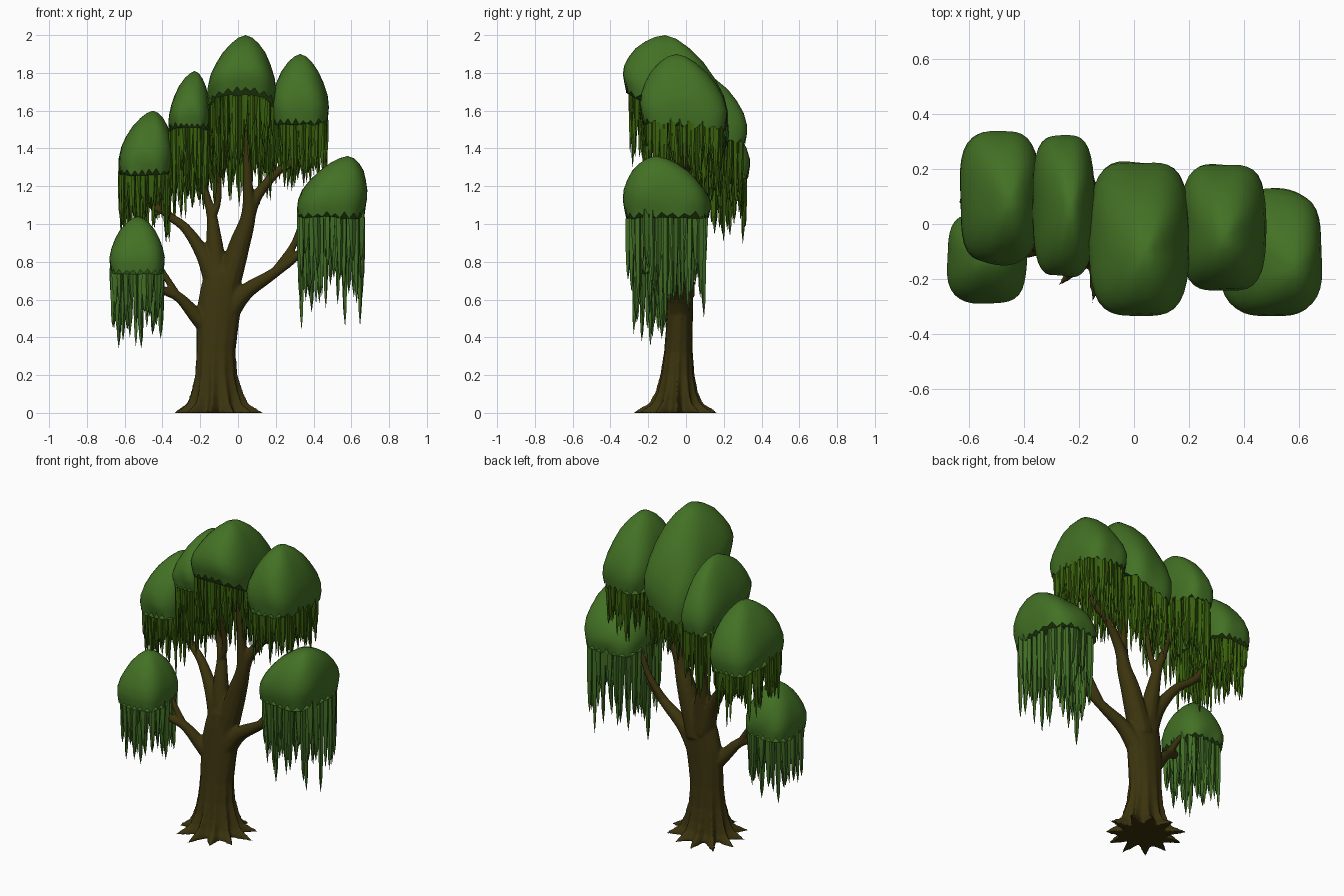
import bpy, bmesh, math, random
from mathutils import Vector

if "Cube" in bpy.data.objects:
    bpy.data.objects.remove(bpy.data.objects["Cube"])

random.seed(7)


def material(name, col):
    m = bpy.data.materials.new(name)
    m.diffuse_color = (*col, 1)
    m.use_nodes = True
    m.node_tree.nodes["Principled BSDF"].inputs["Base Color"].default_value = m.diffuse_color
    return m


LEAF = material("leaf green", (0.056, 0.165, 0.018))
STRAND_UP = material("olive strand green", (0.042, 0.118, 0.004))
STRAND_LOW = material("low strand green", (0.052, 0.152, 0.018))
BARK = material("dark bark", (0.044, 0.034, 0.0045))


def finish(bm, name, mat, angle=40):
    bmesh.ops.recalc_face_normals(bm, faces=bm.faces)
    me = bpy.data.meshes.new(name)
    bm.to_mesh(me)
    bm.free()
    ob = bpy.data.objects.new(name, me)
    bpy.context.collection.objects.link(ob)
    me.materials.append(mat)
    bpy.ops.object.select_all(action='DESELECT')
    bpy.context.view_layer.objects.active = ob
    ob.select_set(True)
    bpy.ops.object.shade_smooth_by_angle(angle=math.radians(angle))
    return ob


def loft(bm, rings, tip=None):
    """Bridge closed rings; close the start flat and the end flat or to a tip."""
    vs = [[bm.verts.new(p) for p in r] for r in rings]
    n = len(vs[0])
    for a, b in zip(vs, vs[1:]):
        for i in range(n):
            bm.faces.new((a[i], a[(i + 1) % n], b[(i + 1) % n], b[i]))
    bm.faces.new(vs[0][::-1])
    if tip is None:
        bm.faces.new(vs[-1])
    else:
        t = bm.verts.new(tip)
        for i in range(n):
            bm.faces.new((vs[-1][i], vs[-1][(i + 1) % n], t))


def squircle(a, e):
    c, s = math.cos(a), math.sin(a)
    k = (abs(c) ** e + abs(s) ** e) ** (-1 / e)
    return c * k, s * k


def strand(bm, x, y, top, length, r):
    a0 = random.uniform(0, 1.5)
    dx, dy = random.uniform(-.008, .008), random.uniform(-.008, .008)
    rings = []
    for t, k in ((0, .9), (.3, 1.0), (.6, .8), (.86, .5)):
        rings.append([(x + dx * t + r * k * math.cos(a0 + i * math.pi / 2),
                       y + dy * t + r * k * math.sin(a0 + i * math.pi / 2),
                       top - length * t) for i in range(4)])
    loft(bm, rings, (x + dx, y + dy, top - length))


def canopy(name, x0, x1, y0, y1, rim, top, ax, ay, tilt, tiltx, length, mat, r, dens):
    """Leafy dome with a ragged rim, and a curtain of hanging strands."""
    cx, cy, hx, hy = (x0 + x1) / 2, (y0 + y1) / 2, (x1 - x0) / 2, (y1 - y0) / 2
    n = 48
    bm = bmesh.new()
    rings = []
    for t, k in ((-.08, .95), (0.06, .99), (.2, 1), (.38, .94), (.56, .81),
                 (.73, .64), (.87, .42), (.96, .21)):
        ring = []
        e = 3.4 - 1.0 * max(t, 0)
        sh = max(t, 0) ** 1.5
        for i in range(n):
            u, v = squircle(2 * math.pi * i / n, e)
            wob = 1 + .018 * math.sin(5 * u + 7 * t + cx * 20) * math.cos(4 * v + cy * 9)
            z = rim + (top - rim) * t - (tilt * v - tiltx * u * max(v, 0)) * (1 - max(t, 0))
            if t < 0:
                z += random.uniform(.005, .02) * (1 if i % 2 else -1)
            ring.append((cx + hx * u * k * wob + (ax - cx) * sh,
                         cy + hy * v * k * wob + (ay - cy) * sh, z))
        rings.append(ring)
    loft(bm, rings, (ax, ay, top))
    finish(bm, name + "_canopy", LEAF)

    bm = bmesh.new()
    # outer rows, then filler rows under the dome
    for k, gap in ((.9, 2.0), (.7, 3.2), (.42, 5)):
        count = int((hx + hy) * 4 / (r * gap) * dens)
        for i in range(count):
            a = 2 * math.pi * (i + random.uniform(-.25, .25)) / count
            u, v = squircle(a, 3.2)
            k2 = k + random.uniform(-.05, .01)
            s = random.uniform(.38, .85)
            if random.random() < .16:
                s = random.uniform(.8, 1.05)
            strand(bm, cx + hx * u * k2, cy + hy * v * k2 * .97,
                   rim - (tilt * v - tiltx * u * max(v, 0)) * k + .01,
                   length * s, r * random.uniform(.8, 1.15))
    finish(bm, name + "_strands", mat, 60)


canopy("low_left", -.68, -.39, -.29, .04, .77, 1.04, -.53, -.12, 0, 0, .43, STRAND_LOW, .018, .8)
canopy("mid_left", -.635, -.345, -.145, .34, 1.29, 1.60, -.45, .08, .01, 0, .40, STRAND_UP, .014, 1)
canopy("upper_left", -.37, -.145, -.19, .325, 1.50, 1.81, -.23, .05, .05, 0, .46, STRAND_UP, .014, 1)
canopy("crown", -.165, .20, -.33, .23, 1.60, 2.0, .04, -.11, .14, .07, .44, STRAND_UP, .014, 1)
canopy("upper_right", .17, .48, -.24, .22, 1.55, 1.90, .33, -.05, .02, 0, .38, STRAND_UP, .014, 1)
canopy("low_right", .31, .675, -.33, .13, 1.07, 1.36, .58, -.16, 0, 0, .62, STRAND_LOW, .019, .8)

# trunk: star-shaped roots blending into a round column
wood = bmesh.new()
N = 88
rings = []
for z, cx, cy, rx, ry, star in ((0, -.115, -.05, .178, .17, .31), (.018, -.115, -.05, .165, .155, .26),
                                (.05, -.115, -.05, .14, .122, .17), (.11, -.115, -.048, .125, .102, .11),
                                (.2, -.118, -.045, .108, .086, .07), (.32, -.118, -.04, .102, .075, .03),
                                (.45, -.11, -.035, .11, .07, .02), (.56, -.1, -.03, .116, .067, .01),
                                (.66, -.09, -.025, .108, .063, 0), (.74, -.085, -.02, .092, .055, 0),
                                (.79, -.08, -.015, .06, .035, 0)):
    ring = []
    for i in range(N):
        a = 2 * math.pi * i / N
        w = abs(((a * 11 / (2 * math.pi)) % 1) * 2 - 1)
        k = 1 + star * (2 * w ** 1.6 - .8) * (1 + .25 * math.sin(3 * a + 1))
        ring.append((cx + rx * k * math.cos(a), cy + ry * k * math.sin(a), z))
    rings.append(ring)
loft(wood, rings)


def branch(*pts):
    """Smooth tapering limb through (x, y, z, radius) points."""
    P = [Vector(p) for p in pts]
    P = [2 * P[0] - P[1]] + P + [2 * P[-1] - P[-2]]
    path = []
    for i in range(1, len(P) - 2):
        a, b, c, d = P[i - 1:i + 3]
        for s in range(5):
            t = s / 5
            path.append(.5 * (2 * b + (c - a) * t + (2 * a - 5 * b + 4 * c - d) * t * t
                              + (3 * b - a - 3 * c + d) * t ** 3))
    path.append(P[-2])
    rings = []
    for i, p in enumerate(path):
        d = (path[min(i + 1, len(path) - 1)] - path[max(i - 1, 0)]).to_3d().normalized()
        s = Vector((0, 1, 0)).cross(d).normalized()
        f = d.cross(s)
        rings.append([p.to_3d() + p[3] * (s * math.cos(j * math.pi / 5) + f * math.sin(j * math.pi / 5))
                      for j in range(10)])
    loft(wood, rings)


# low left limb and twig
branch((-.12, -.03, .42, .06), (-.21, -.05, .50, .042), (-.31, -.08, .61, .028),
       (-.42, -.11, .67, .02), (-.52, -.13, .84, .014))
branch((-.31, -.08, .60, .024), (-.37, -.08, .70, .018), (-.45, -.07, .83, .014))
# mid left limb and twig
branch((-.11, -.02, .66, .065), (-.18, .0, .83, .042), (-.28, .04, .98, .027),
       (-.40, .08, 1.08, .021), (-.51, .11, 1.32, .016))
branch((-.36, .07, 1.05, .02), (-.48, .08, 1.12, .018), (-.53, .06, 1.3, .013))
# upper left limb and twig
branch((-.10, -.02, .66, .065), (-.125, .01, .9, .044), (-.14, .04, 1.05, .028),
       (-.18, .06, 1.2, .021), (-.24, .08, 1.55, .015))
branch((-.14, .03, 1.03, .023), (-.105, .02, 1.13, .018), (-.10, -.02, 1.35, .015),
       (-.06, -.06, 1.68, .013))
# crown limb
branch((-.07, -.02, .62, .07), (.005, -.02, .88, .057), (.055, -.03, 1.05, .039),
       (.05, -.04, 1.25, .026), (.04, -.05, 1.7, .015))
# upper right limb
branch((.03, -.025, .95, .045), (.09, -.02, 1.13, .031), (.2, 0, 1.27, .024),
       (.30, 0, 1.35, .019), (.34, -.01, 1.58, .014))
# low right limb and twig
branch((-.06, -.03, .52, .06), (.04, -.04, .64, .044), (.19, -.06, .74, .029),
       (.35, -.09, .87, .021), (.50, -.11, 1.1, .015))
branch((.19, -.06, .74, .024), (.29, -.05, .88, .02), (.34, -.05, 1.0, .017),
       (.40, -.06, 1.1, .014))

# fuse trunk and limbs into one smooth skin
tree = finish(wood, "trunk_and_limbs", BARK)
rem = tree.modifiers.new("fuse", 'REMESH')
rem.mode = 'VOXEL'
rem.voxel_size = .008
rem.use_smooth_shade = True
sm = tree.modifiers.new("soften", 'SMOOTH')
sm.factor = .5
sm.iterations = 4
for m in list(tree.modifiers):
    if m.type in {'REMESH', 'SMOOTH'}:
        bpy.ops.object.modifier_move_to_index(modifier=m.name, index=0 if m.type == 'REMESH' else 1)
        bpy.ops.object.modifier_apply(modifier=m.name)
if not tree.data.materials:
    tree.data.materials.append(BARK)
